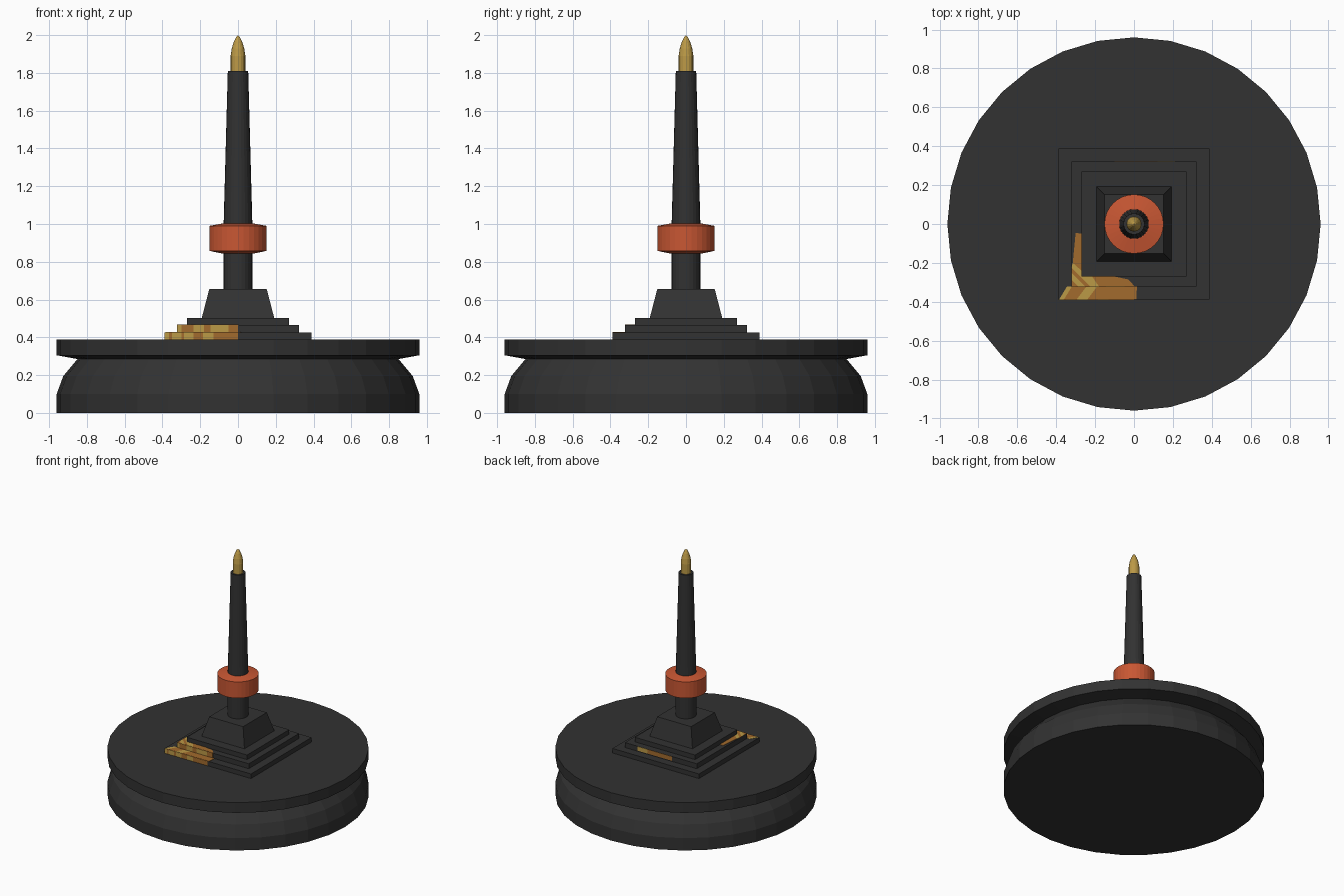
import bpy, bmesh, math

if "Cube" in bpy.data.objects:
    bpy.data.objects.remove(bpy.data.objects["Cube"])


def material(name, rgb):
    m = bpy.data.materials.new(name)
    m.diffuse_color = (*rgb, 1)
    m.use_nodes = True
    m.node_tree.nodes["Principled BSDF"].inputs["Base Color"].default_value = m.diffuse_color
    return m


DARK = material("charcoal", (0.032, 0.032, 0.032))
RED = material("rust red", (0.58, 0.095, 0.033))
GOLD = material("gold", (0.50, 0.32, 0.062))
BROWN = material("bronze brown", (0.36, 0.145, 0.026))


def finish(name, bm, mats):
    bmesh.ops.recalc_face_normals(bm, faces=bm.faces)
    me = bpy.data.meshes.new(name)
    bm.to_mesh(me)
    bm.free()
    for m in mats:
        me.materials.append(m)
    ob = bpy.data.objects.new(name, me)
    bpy.context.collection.objects.link(ob)
    return ob


def lathe(name, profile, sides, mat, turn=0.0):
    """Closed solid from (radius, z) rings; radius 0 makes a point."""
    bm = bmesh.new()
    rings = []
    for r, z in profile:
        if r == 0:
            rings.append([bm.verts.new((0, 0, z))] * sides)
        else:
            rings.append([bm.verts.new((r * math.cos(turn + math.tau * i / sides),
                                        r * math.sin(turn + math.tau * i / sides), z))
                          for i in range(sides)])
    for a, b in zip(rings, rings[1:]):
        for i in range(sides):
            j = (i + 1) % sides
            bm.faces.new(list(dict.fromkeys((a[i], a[j], b[j], b[i]))))
    for ring, (r, z) in ((rings[0], profile[0]), (rings[-1], profile[-1])):
        if r > 0:
            bm.faces.new(ring)
    return finish(name, bm, [mat])


def square(name, low, high, z0, z1):
    k = math.sqrt(2)
    return lathe(name, [(low * k, z0), (high * k, z1)], 4, DARK, math.pi / 4)


# Round base with flared foot and overhanging rim
lathe("round_base", [(0.96, 0), (0.96, 0.1), (0.925, 0.195), (0.85, 0.285),
                     (0.96, 0.305), (0.96, 0.388)], 32, DARK)

# Stepped plinth and tapered pedestal
square("lower_step", 0.388, 0.388, 0.388, 0.425)
square("middle_step", 0.322, 0.322, 0.425, 0.465)
square("upper_step", 0.27, 0.27, 0.465, 0.502)
square("pedestal", 0.192, 0.152, 0.502, 0.655)

# Shaft, collar and pointed tip
lathe("shaft", [(0.076, 0.655), (0.076, 1.0), (0.054, 1.81)], 24, DARK)
lathe("collar", [(0.08, 0.843), (0.152, 0.858), (0.152, 0.99), (0.08, 1.003)], 32, RED)
lathe("tip", [(0.039, 1.81), (0.039, 1.89), (0.033, 1.93), (0.022, 1.965),
              (0.010, 1.99), (0, 2.0)], 16, GOLD)


def patch(name, polys, to3d, push):
    """Thin painted plates: (material slot, 2D outline) placed on a surface."""
    bm = bmesh.new()
    for slot, pts in polys:
        a = [bm.verts.new(to3d(u, v)) for u, v in pts]
        b = [bm.verts.new([c + d for c, d in zip(to3d(u, v), push)]) for u, v in pts]
        n = len(pts)
        faces = [bm.faces.new(a[::-1]), bm.faces.new(b)]
        faces += [bm.faces.new((a[i], a[(i + 1) % n], b[(i + 1) % n], b[i])) for i in range(n)]
        for f in faces:
            f.material_index = slot
    return finish(name, bm, [GOLD, BROWN])


def stripes(stops, z0, z1, first=0):
    return [((i + first) % 2, [(a, z0), (b, z0), (b, z1), (a, z1)])
            for i, (a, b) in enumerate(zip(stops, stops[1:]))]


T = 0.002
# Worn gilding on the front risers
front_low = [-0.388, -0.365, -0.35, -0.30, -0.285, -0.235, -0.185, -0.13, 0.0]
front_mid = [-0.322, -0.30, -0.235, -0.18, -0.145, -0.05, 0.0]
patch("lower_riser_gilding", stripes(front_low, 0.388, 0.425),
      lambda u, v: (u, -0.388, v), (0, -T, 0))
patch("middle_riser_gilding", stripes(front_mid, 0.425, 0.465),
      lambda u, v: (u, -0.322, v), (0, -T, 0))

# Gilding on the lower tread, slanted bands
stops = [(-0.385, -0.345), (-0.36, -0.32), (-0.335, -0.29), (-0.295, -0.245),
         (-0.24, -0.19), (0.012, 0.015)]
low = [(i % 2 if i < 4 else 1, [(a[0], -0.388), (b[0], -0.388), (b[1], -0.322), (a[1], -0.322)])
       for i, (a, b) in enumerate(zip(stops, stops[1:]))]
low[3] = (0, low[3][1])
low[2] = (1, low[2][1])
patch("lower_tread_gilding", low, lambda u, v: (u, v, 0.425), (0, 0, T))

# Gilding on the middle tread, turning the corner
mid = [
    (1, [(-0.322, -0.322), (-0.285, -0.322), (-0.322, -0.285)]),
    (0, [(-0.285, -0.322), (-0.25, -0.322), (-0.322, -0.25), (-0.322, -0.285)]),
    (1, [(-0.25, -0.322), (-0.225, -0.322), (-0.322, -0.225), (-0.322, -0.25)]),
    (0, [(-0.225, -0.322), (-0.18, -0.322), (-0.215, -0.27), (-0.27, -0.27),
         (-0.27, -0.24), (-0.315, -0.20), (-0.322, -0.225)]),
    (1, [(-0.18, -0.322), (0.005, -0.322), (-0.03, -0.285), (-0.10, -0.27), (-0.215, -0.27)]),
    (1, [(-0.315, -0.20), (-0.27, -0.24), (-0.27, -0.05), (-0.30, -0.045)]),
]
patch("middle_tread_gilding", mid, lambda u, v: (u, v, 0.465), (0, 0, T))

# Gilding on the back riser of the middle step
patch("back_riser_gilding", stripes([-0.10, 0.12, 0.21], 0.43, 0.465, 1),
      lambda u, v: (u, 0.322, v), (0, T, 0))
